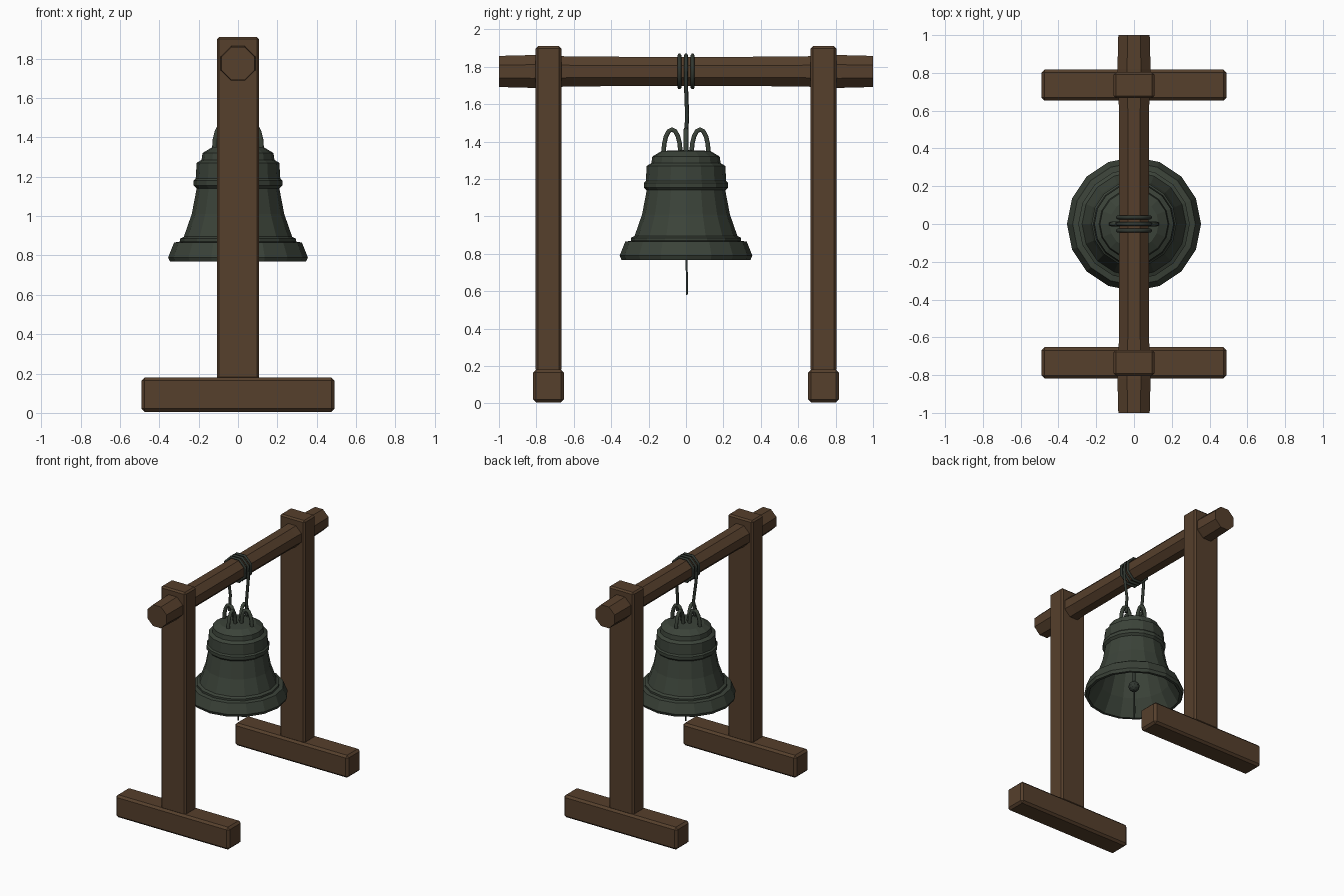
import bpy, bmesh, math
from mathutils import Vector

cube = bpy.data.objects.get("Cube")
if cube:
    bpy.data.objects.remove(cube, do_unlink=True)


def material(name, rgb):
    m = bpy.data.materials.new(name)
    m.use_nodes = True
    m.diffuse_color = (*rgb, 1)
    m.node_tree.nodes["Principled BSDF"].inputs["Base Color"].default_value = (*rgb, 1)
    return m


wood = material("brown wood", (0.092, 0.05, 0.025))
bronze = material("aged bronze", (0.044, 0.056, 0.041))
iron = material("dark iron", (0.03, 0.038, 0.03))


def finish(name, bm, mat):
    bmesh.ops.recalc_face_normals(bm, faces=bm.faces)
    mesh = bpy.data.meshes.new(name)
    bm.to_mesh(mesh)
    bm.free()
    mesh.materials.append(mat)
    ob = bpy.data.objects.new(name, mesh)
    bpy.context.collection.objects.link(ob)
    return ob


def timber(name, centre, size, bevel=0.012):
    bm = bmesh.new()
    bmesh.ops.create_cube(bm, size=1)
    for v in bm.verts:
        v.co = Vector(a * b for a, b in zip(v.co, size)) + Vector(centre)
    ob = finish(name, bm, wood)
    mod = ob.modifiers.new("worn edges", "BEVEL")
    mod.width = bevel
    mod.segments = 1
    return ob


def lathe(name, profile, mat, sides, closed=False):
    """Spin (radius, height) points round the z axis."""
    bm = bmesh.new()
    verts = [bm.verts.new((r, 0, z)) for r, z in profile]
    pairs = list(zip(verts, verts[1:]))
    if closed:
        pairs.append((verts[-1], verts[0]))
    edges = [bm.edges.new(p) for p in pairs]
    bmesh.ops.spin(bm, geom=verts + edges, axis=(0, 0, 1), cent=(0, 0, 0),
                   angle=math.tau, steps=sides, use_merge=True)
    bmesh.ops.remove_doubles(bm, verts=bm.verts, dist=0.0005)
    return finish(name, bm, mat)


def rod(name, points, radius, mat, cyclic=False):
    curve = bpy.data.curves.new(name, "CURVE")
    curve.dimensions = "3D"
    curve.bevel_depth = radius
    curve.bevel_resolution = 1
    curve.use_fill_caps = True
    spline = curve.splines.new("POLY")
    spline.points.add(len(points) - 1)
    for p, co in zip(spline.points, points):
        p.co = (*co, 1)
    spline.use_cyclic_u = cyclic
    curve.materials.append(mat)
    ob = bpy.data.objects.new(name, curve)
    bpy.context.collection.objects.link(ob)
    return ob


# Two uprights on wide feet
for side, y in (("front", -0.735), ("back", 0.735)):
    timber(side + "_foot", (0, y, 0.093), (0.98, 0.165, 0.175), 0.016)
    timber(side + "_post", (0, y, 1.04), (0.215, 0.138, 1.74))

# Round-hewn cross beam, a little thicker at its ends
BEAM_Z = 1.775
bm = bmesh.new()
rings = []
for y, r in ((-1, 0.09), (-0.82, 0.095), (-0.6, 0.086), (0, 0.084),
             (0.6, 0.086), (0.82, 0.095), (1, 0.09)):
    rings.append([bm.verts.new((r * math.cos(a), y, BEAM_Z + r * math.sin(a)))
                  for a in ((k + 0.5) * math.tau / 8 for k in range(8))])
for a, b in zip(rings, rings[1:]):
    for k in range(8):
        n = (k + 1) % 8
        bm.faces.new((a[k], a[n], b[n], b[k]))
bm.faces.new(rings[0])
bm.faces.new(rings[-1])
finish("cross_beam", bm, wood)

# Hollow bell: outer skin from crown to lip, then the inside back up
lathe("bell", [
    (0, 1.355), (0.13, 1.35), (0.18, 1.32), (0.185, 1.285), (0.21, 1.27),
    (0.215, 1.19), (0.225, 1.18), (0.225, 1.155), (0.21, 1.14), (0.235, 1.01),
    (0.275, 0.895), (0.295, 0.885), (0.295, 0.87), (0.325, 0.865), (0.355, 0.79),
    (0.345, 0.768), (0.325, 0.768), (0.255, 0.89), (0.2, 1.05), (0.175, 1.26),
    (0, 1.31)], bronze, 16)

# Crown loops on top of the bell
for i in range(4):
    a = i * math.tau / 4
    pts = []
    for k in range(9):
        t = math.pi * k / 8
        r = 0.075 - 0.045 * math.cos(t)
        pts.append((r * math.cos(a), r * math.sin(a), 1.34 + 0.125 * math.sin(t)))
    rod(f"crown_loop_{i + 1}", pts, 0.014, bronze)

# Hangers from the crown up to the beam
for side, s in (("left", 1), ("right", -1)):
    rod(side + "_hanger", [(s * 0.075, 0, 1.42), (s * 0.07, 0.006, 1.54),
                           (s * 0.088, 0, 1.7), (s * 0.092, 0, BEAM_Z)], 0.011, iron)

# Bands wrapped round the beam
for i, y in enumerate((-0.035, 0, 0.035)):
    ring = [(0.094 * math.cos(a), y, BEAM_Z + 0.094 * math.sin(a))
            for a in ((k + 0.5) * math.tau / 8 for k in range(8))]
    rod(f"beam_band_{i + 1}", ring, 0.01, iron, True)

# Clapper with its thin pull below
rod("clapper_rod", [(0, 0, 1.3), (0, 0, 0.85)], 0.012, iron)
bm = bmesh.new()
bmesh.ops.create_icosphere(bm, subdivisions=2, radius=0.04)
bmesh.ops.translate(bm, verts=bm.verts, vec=(0, 0, 0.84))
finish("clapper_ball", bm, iron)
rod("clapper_pull", [(0, 0, 0.82), (0, 0.006, 0.65), (0, 0.004, 0.58)], 0.006, iron)
